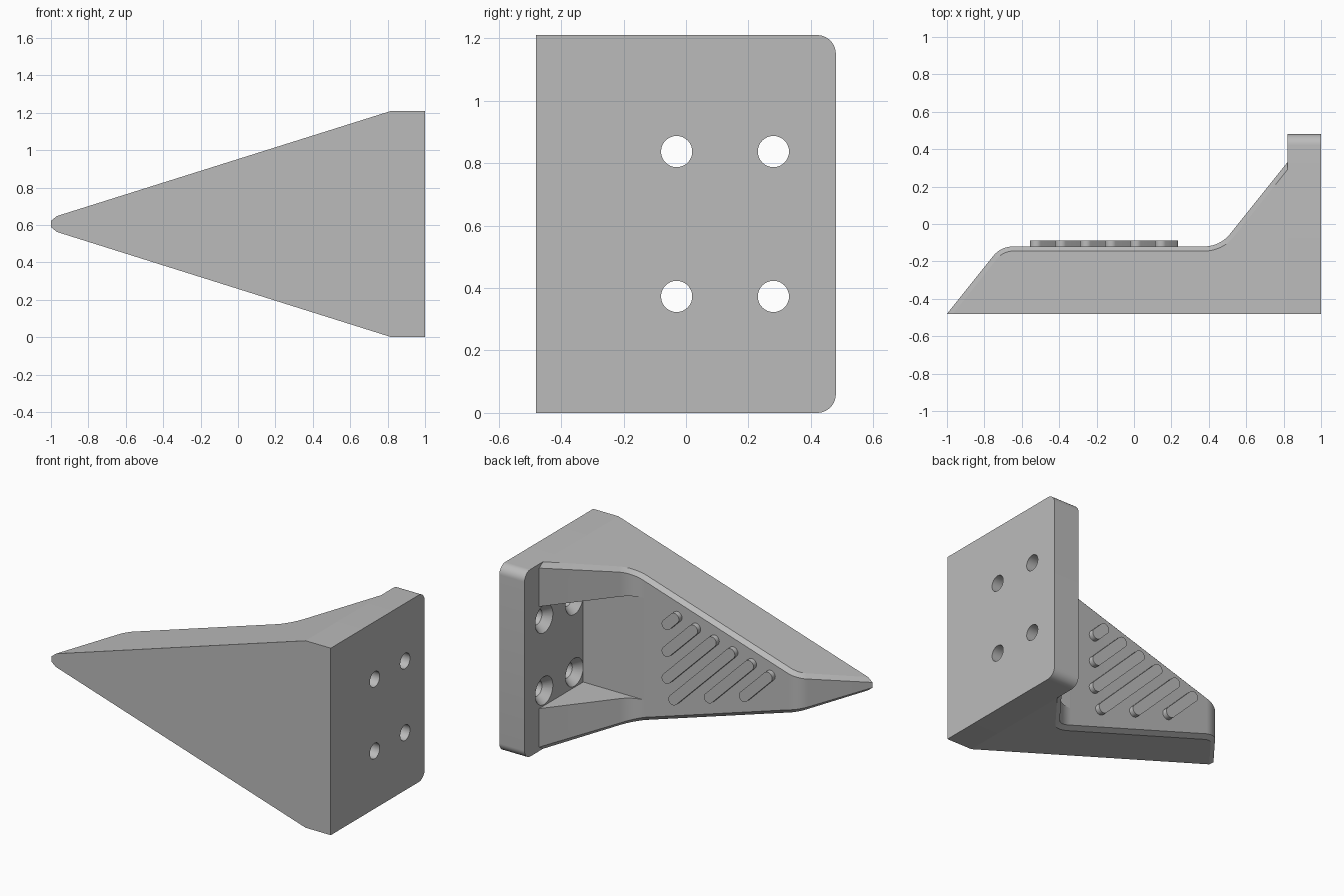
import bpy
import bmesh
import math
from mathutils import Vector, Matrix

if "Cube" in bpy.data.objects:
    bpy.data.objects.remove(bpy.data.objects["Cube"], do_unlink=True)

MID = 0.605            # mid height, plane of symmetry
FRONT, FLOOR, PLATE_X = -0.48, -0.12, 0.82

grey = bpy.data.materials.new("plain grey")
grey.use_nodes = True
grey.diffuse_color = (0.5, 0.5, 0.5, 1)
grey.node_tree.nodes["Principled BSDF"].inputs["Base Color"].default_value = (0.5, 0.5, 0.5, 1)


def finish(name, bm):
    """Turn a bmesh into a named, coloured object."""
    bmesh.ops.remove_doubles(bm, verts=bm.verts, dist=1e-5)
    bmesh.ops.recalc_face_normals(bm, faces=bm.faces)
    mesh = bpy.data.meshes.new(name)
    bm.to_mesh(mesh)
    bm.free()
    mesh.materials.append(grey)
    ob = bpy.data.objects.new(name, mesh)
    bpy.context.collection.objects.link(ob)
    return ob


def select(ob):
    bpy.ops.object.select_all(action='DESELECT')
    ob.select_set(True)
    bpy.context.view_layer.objects.active = ob


def smooth(ob):
    select(ob)
    bpy.ops.object.shade_smooth_by_angle(angle=math.radians(25))


def cut(ob, cutter):
    mod = ob.modifiers.new("cut", 'BOOLEAN')
    mod.operation, mod.solver, mod.object = 'DIFFERENCE', 'EXACT', cutter
    select(ob)
    bpy.ops.object.modifier_apply(modifier=mod.name)
    bpy.data.objects.remove(cutter, do_unlink=True)


def loft(bm, rings):
    """Skin closed rings of equal length and cap both ends."""
    rings = [[bm.verts.new(p) for p in ring] for ring in rings]
    n = len(rings[0])
    for a, b in zip(rings, rings[1:]):
        for i in range(n):
            j = (i + 1) % n
            bm.faces.new((a[i], a[j], b[j], b[i]))
    bm.faces.new(rings[0])
    bm.faces.new(rings[-1])


def fillet(corners, tangents, steps=8):
    """Round the inner corners of a 2D polyline with circular arcs."""
    pts = [Vector(c) for c in corners]
    out = [pts[0]]
    for a, c, b, t in zip(pts, pts[1:], pts[2:], tangents):
        u, v = (a - c).normalized(), (b - c).normalized()
        half = u.angle(v) / 2
        bis = (u + v).normalized()
        centre = c + bis * (t / math.cos(half))
        r0, r1 = c + u * t - centre, c + v * t - centre
        sweep = r0.angle(r1)
        for k in range(steps + 1):
            f = k / steps
            w = (math.sin((1 - f) * sweep) * r0 + math.sin(f * sweep) * r1) / math.sin(sweep)
            out.append(centre + w)
    return out + [pts[-1]]


# Wedge body: side profile with a chamfered rim, tapering to the tip
def half_height(x):
    return 0.042 + (x + 0.97) * (MID - 0.042) / (PLATE_X + 0.97)


rim = fillet([(-1, FRONT), (-0.712, FLOOR), (0.46, FLOOR), (PLATE_X, 0.33)], (0.065, 0.085))
edge = fillet([(-0.968, FRONT), (-0.7, -0.145), (0.472, -0.145), (PLATE_X, 0.29)], (0.053, 0.097))
rings = []
for p, q in zip(rim, edge):
    h = half_height(q.x)
    side = [(q.x, FRONT, h), (q.x, q.y, h), (p.x, p.y, h - 0.026)]
    rings.append([(x, y, MID + z) for x, y, z in side] +
                 [(x, y, MID - z) for x, y, z in reversed(side)])
bm = bmesh.new()
loft(bm, rings)
body = finish("wedge_body", bm)

# Pocket between the two gussets
bm = bmesh.new()
bmesh.ops.create_cube(bm, size=1, matrix=Matrix.Translation((0.68, 0.38, MID))
                      @ Matrix.Diagonal((0.6, 1.001, 0.66, 1)))
cut(body, finish("pocket_cutter", bm))
smooth(body)

# Mounting plate with two rounded back corners
R, BACK, TOP = 0.06, 0.48, 2 * MID
outline = [(FRONT, 0)]
for cz, start in ((R, -90), (TOP - R, 0)):
    for k in range(11):
        a = math.radians(start + 9 * k)
        outline.append((BACK - R + R * math.cos(a), cz + R * math.sin(a)))
outline.append((FRONT, TOP))
bm = bmesh.new()
loft(bm, [[(x, y, z) for y, z in outline] for x in (PLATE_X, 1)])
plate = finish("mounting_plate", bm)

# Countersunk screw holes
for y in (-0.03, 0.28):
    for z in (MID - 0.232, MID + 0.232):
        bm = bmesh.new()
        stations = ((PLATE_X - 0.01, 0.098), (PLATE_X + 0.05, 0.05), (1.05, 0.05))
        loft(bm, [[(x, y + r * math.cos(k * math.tau / 32), z + r * math.sin(k * math.tau / 32))
                   for k in range(32)] for x, r in stations])
        cut(plate, finish("hole_cutter", bm))
smooth(plate)

# Diagonal grip ridges: round-ended bars, listed by upper and lower end x
RIDGE_R = 0.033
lower_x = (-0.35, -0.1, 0.155, 0.203, 0.203, 0.203)
for i, low in enumerate(lower_x):
    total = 0.155 + 0.174 * i          # x + z is constant along a ridge
    high = -0.522 + 0.1335 * i
    section = []
    for cx, start in ((low, -135), (high, 45)):
        for k in range(13):
            a = math.radians(start + 15 * k)
            section.append((cx + RIDGE_R * math.cos(a),
                            total - cx + RIDGE_R * math.sin(a)))
    bm = bmesh.new()
    loft(bm, [[(x, y, z) for x, z in section] for y in (FLOOR - 0.01, -0.088)])
    smooth(finish("grip_ridge_%d" % (i + 1), bm))
